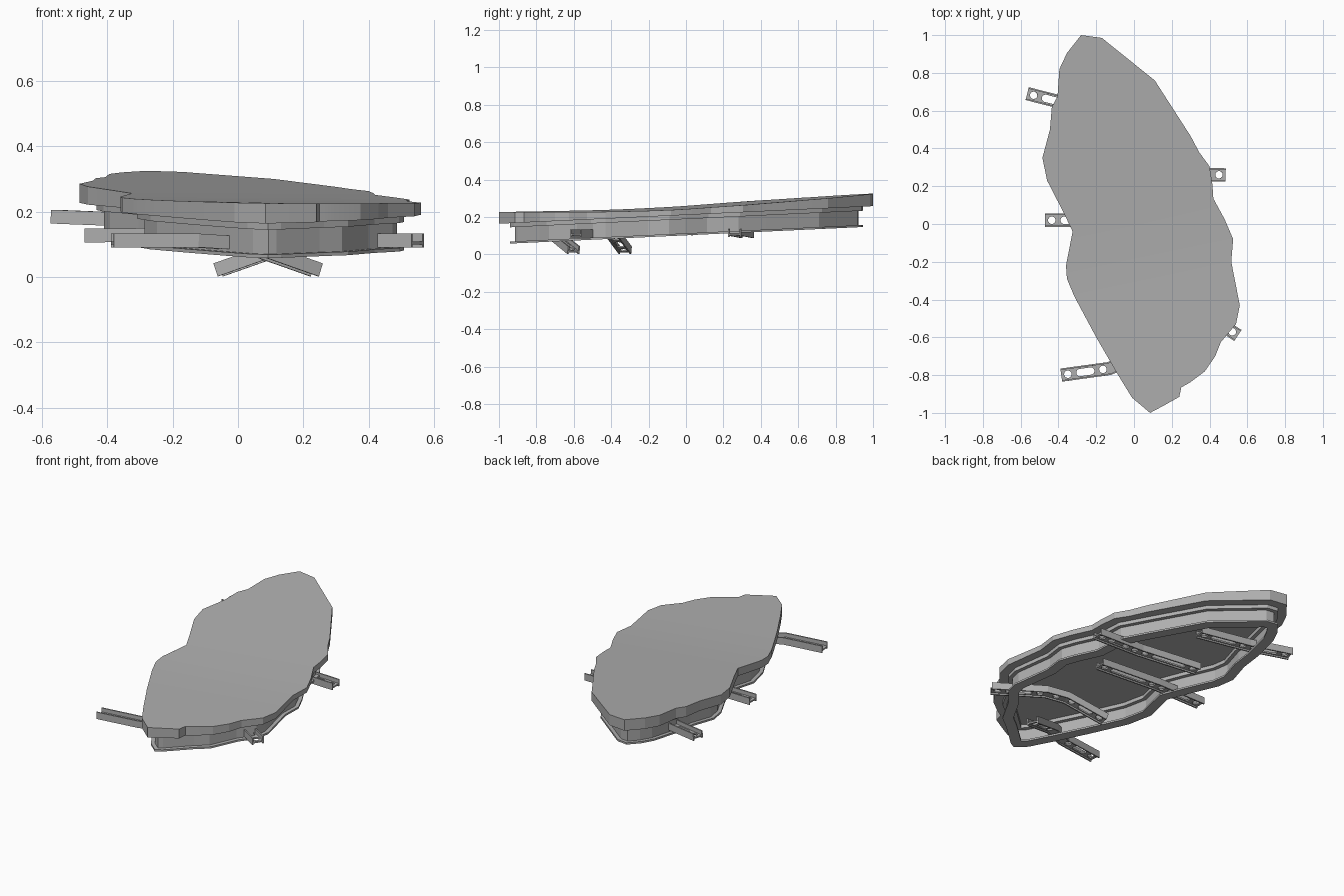
import bpy, bmesh, math
from mathutils import Vector

if "Cube" in bpy.data.objects:
    bpy.data.objects.remove(bpy.data.objects["Cube"])

# Plan outline of the slab, clockwise from the back tip
OUTLINE = [(-.28, 1), (-.17, .985), (.11, .76), (.30, .465), (.345, .38), (.40, .305),
           (.415, .21), (.42, .135), (.48, .025), (.525, -.08), (.515, -.2), (.56, -.43),
           (.54, -.53), (.46, -.625), (.43, -.7), (.375, -.78), (.295, -.84), (.25, -.865),
           (.24, -.915), (.16, -.96), (.085, -1), (-.01, -.92), (-.09, -.79), (-.2, -.6),
           (-.315, -.385), (-.355, -.29), (-.36, -.22), (-.325, -.04), (-.37, .055),
           (-.46, .23), (-.485, .35), (-.445, .5), (-.435, .62), (-.405, .675),
           (-.395, .82), (-.355, .905)]

grey = bpy.data.materials.new("mid_grey")
grey.diffuse_color = (.43, .43, .43, 1)
grey.use_nodes = True
grey.node_tree.nodes["Principled BSDF"].inputs["Base Color"].default_value = grey.diffuse_color


def top_z(x, y):
    """Top surface: two planes with a soft bend between them."""
    u, w = .25 + .0688 * y - .0223 * x, .236 + .01 * y - .01 * x
    return (u + w + math.hypot(u - w, .012)) / 2


def base_z(y):
    """Flat, gently sloping plane between slab and frame."""
    return .211 + .047 * y


def finish(bm, name, flip=False):
    bmesh.ops.recalc_face_normals(bm, faces=bm.faces)
    if flip:
        bmesh.ops.reverse_faces(bm, faces=bm.faces)
    me = bpy.data.meshes.new(name)
    bm.to_mesh(me)
    bm.free()
    me.materials.append(grey)
    ob = bpy.data.objects.new(name, me)
    bpy.context.collection.objects.link(ob)
    return ob


def loft(bm, rings, closed):
    """Join equal vertex rings; cap the ends unless closed."""
    rs = [[bm.verts.new(p) for p in r] for r in rings]
    n = len(rs[0])
    for i in range(len(rs) if closed else len(rs) - 1):
        a, b = rs[i], rs[(i + 1) % len(rs)]
        for j in range(n):
            k = (j + 1) % n
            bm.faces.new((a[j], a[k], b[k], b[j]))
    if not closed:
        bm.faces.new(rs[0])
        bm.faces.new(rs[-1])


def inset(pts, d):
    """Offset a clockwise outline inward."""
    out = []
    for i, p in enumerate(pts):
        p0, p1, p2 = Vector(pts[i - 1]), Vector(p), Vector(pts[(i + 1) % len(pts)])
        e1, e2 = (p1 - p0).normalized(), (p2 - p1).normalized()
        n1, n2 = Vector((e1.y, -e1.x)), Vector((e2.y, -e2.x))
        m = (n1 + n2).normalized()
        out.append(p1 + m * d * min(1.35, 1 / max(.3, m.dot(n1))))
    return out


# Top slab: flat underside, softly bent top
bm = bmesh.new()
loft(bm, [[(x, y, z) for x, y in OUTLINE] for z in (1, 0)], False)
for c in (-.44, -.3, -.18, -.06, .1):
    bmesh.ops.bisect_plane(bm, geom=bm.verts[:] + bm.edges[:] + bm.faces[:],
                           plane_co=(0, c, 0), plane_no=(-.208, 1, 0))
for v in bm.verts:
    x, y, z = v.co
    v.co.z = top_z(x, y) if z > .5 else base_z(y)
slab = finish(bm, "top_slab")
bpy.context.view_layer.objects.active = slab
slab.select_set(True)
bpy.ops.object.shade_smooth_by_angle(angle=math.radians(10))

# Perimeter frame: I-section following the outline
skip = {4, 6, 14, 17, 18, 25, 33}
frame_pts = [p for i, p in enumerate(OUTLINE) if i not in skip]
section = [(.05, 0), (.05, -.022), (.072, -.022), (.072, -.098), (.05, -.098),
           (.05, -.109), (.11, -.109), (.11, -.098), (.088, -.098), (.088, -.022),
           (.11, -.022), (.11, 0)]
bm = bmesh.new()
loft(bm, [[(p.x, p.y, base_z(p.y) + dz) for p in inset(frame_pts, d)]
          for d, dz in section], True)
finish(bm, "perimeter_frame", True)


# Brackets: bent H-section bars with holes and slots through the web
W, H, T = .035, .021, .008
B0, B1 = -.012, -.003
H_SECTION = [(-W, -H), (-W + T, -H), (-W + T, B0), (W - T, B0), (W - T, -H), (W, -H),
             (W, H), (W - T, H), (W - T, B1), (-W + T, B1), (-W + T, H), (-W, H)]


def frame_axes(t):
    side = t.cross(Vector((0, 0, 1))).normalized()
    return side, side.cross(t).normalized()


def slot(bm, c, t, half, r=.02):
    """Capsule cutter; half = 0 gives a round hole."""
    side, up = frame_axes(t)
    ring = []
    for i in range(12):
        a = 2 * math.pi * (i + .5) / 12
        u = math.cos(a) * r + math.copysign(half, math.cos(a))
        ring.append(c + t * u + side * math.sin(a) * r)
    loft(bm, [[p - up * .03 for p in ring], [p + up * .03 for p in ring]], False)


def bracket(name, *points):
    pts = [Vector(p) for p in points]
    dirs = [(b - a).normalized() for a, b in zip(pts, pts[1:])]
    rings = []
    for i, p in enumerate(pts):
        t = (dirs[max(0, i - 1)] + dirs[min(i, len(dirs) - 1)]).normalized()
        side, up = frame_axes(t)
        rings.append([p + side * u + up * v for u, v in H_SECTION])
    bm = bmesh.new()
    loft(bm, rings, False)
    ob = finish(bm, name)
    cut = bmesh.new()
    for a, b, t in zip(pts, pts[1:], dirs):
        length = (b - a).length
        if length < .2:
            slot(cut, (a + b) / 2, t, 0)
            continue
        slot(cut, a + t * .035, t, 0)
        slot(cut, b - t * .035, t, 0)
        half = length / 2 - .1
        if half > .005:
            slot(cut, (a + b) / 2, t, half)
    cutter = finish(cut, name + "_cutter")
    mod = ob.modifiers.new("holes", "BOOLEAN")
    mod.operation, mod.object, mod.solver = 'DIFFERENCE', cutter, 'EXACT'
    bpy.context.view_layer.update()
    dg = bpy.context.evaluated_depsgraph_get()
    ob.data = bpy.data.meshes.new_from_object(ob.evaluated_get(dg))
    ob.modifiers.clear()
    bpy.data.objects.remove(cutter)


bracket("bracket_right_back", (.485, .26, .115), (.18, .265, .12), (-.19, .33, .108))
bracket("bracket_right_front", (.55, -.59, .112), (.29, -.42, .112), (.17, -.385, .103),
        (-.06, -.325, .022))
bracket("bracket_left_front", (-.385, -.80, .112), (-.13, -.765, .112), (.01, -.70, .103),
        (.24, -.6, .022))
bracket("bracket_left_middle", (-.47, .02, .127), (-.15, .02, .13), (.25, 0, .122))
bracket("bracket_left_back", (-.565, .69, .185), (-.31, .625, .175), (.01, .58, .16))
